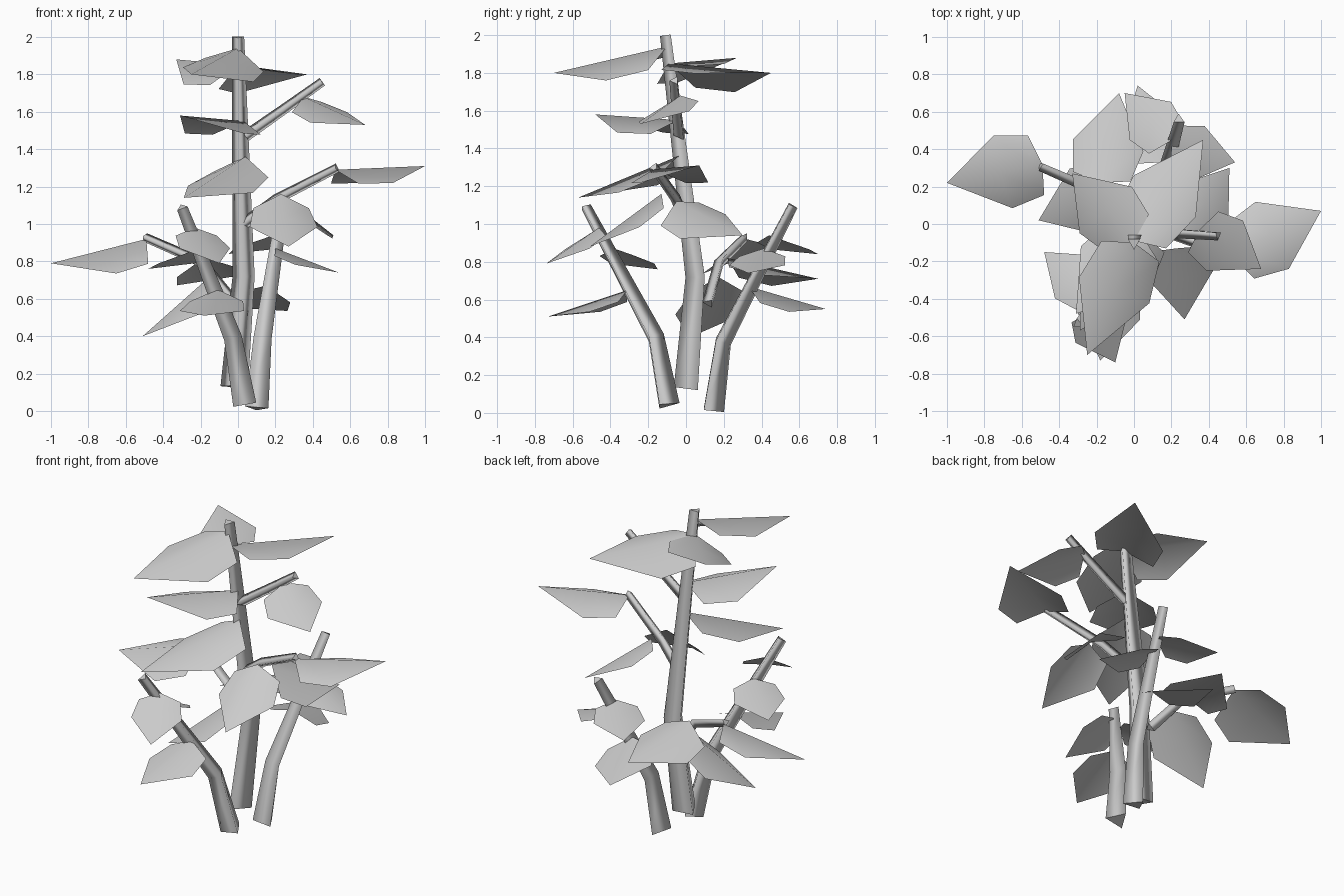
import bpy
import bmesh
import math
from mathutils import Vector

default_cube = bpy.data.objects.get("Cube")
if default_cube:
    bpy.data.objects.remove(default_cube, do_unlink=True)

# One plain grey for the whole plant
grey = bpy.data.materials.new("plain_grey")
grey.use_nodes = True
colour = (0.6, 0.6, 0.6, 1)
grey.diffuse_color = colour
grey.node_tree.nodes["Principled BSDF"].inputs["Base Color"].default_value = colour

SIDES = 3
UP = Vector((0, 0, 1))
FRONT, BACK = math.radians(90), math.radians(270)


def finish(name, bm):
    """Turn a bmesh into a named object in the scene."""
    mesh = bpy.data.meshes.new(name)
    bm.to_mesh(mesh)
    bm.free()
    mesh.materials.append(grey)
    obj = bpy.data.objects.new(name, mesh)
    bpy.context.collection.objects.link(obj)
    return obj


def tube(name, path, radii, ridge):
    """Tapering three-sided tube; ridge is the direction of its first edge."""
    points = [Vector(p) for p in path]
    bm = bmesh.new()
    rings = []
    for i, (point, radius) in enumerate(zip(points, radii)):
        before = points[max(i - 1, 0)]
        after = points[min(i + 1, len(points) - 1)]
        along = (after - before).normalized()
        across = along.cross(Vector((0, 1, 0))).normalized()
        other = along.cross(across)
        ring = []
        for k in range(SIDES):
            angle = ridge + math.tau * k / SIDES
            offset = across * math.cos(angle) + other * math.sin(angle)
            ring.append(bm.verts.new(point + offset * radius))
        rings.append(ring)
    for low, high in zip(rings, rings[1:]):
        for k in range(SIDES):
            n = (k + 1) % SIDES
            face = bm.faces.new((low[k], low[n], high[n], high[k]))
            face.smooth = True
    bm.faces.new(rings[0][::-1])
    bm.faces.new(rings[-1])
    bmesh.ops.recalc_face_normals(bm, faces=bm.faces)
    return finish(name, bm)


# Leaf outline: position along the midrib, share of half width, share of droop
OUTLINE = [(0.1, 0.82, 0.95), (0.45, 1, 1)]


def leaf(name, base, tip, roll=0):
    """Pointed leaf folded down on both sides of a straight midrib."""
    base, tip = Vector(base), Vector(tip)
    axis = tip - base
    side = axis.cross(UP).normalized()
    normal = side.cross(axis).normalized()
    half = min(0.2, 0.04 + 0.3 * axis.length)
    droop = half - 0.12
    bm = bmesh.new()
    start, end = bm.verts.new(base), bm.verts.new(tip)
    rib = [bm.verts.new(base + axis * row[0]) for row in OUTLINE]
    for sign in (1, -1):
        drop = normal * (sign * roll - droop)
        rim = [bm.verts.new(base + axis * t + side * sign * half * w + drop * d)
               for t, w, d in OUTLINE]
        faces = [(start, rim[0], rib[0]), (rib[-1], rim[-1], end)]
        for i in range(len(rim) - 1):
            faces.append((rib[i], rim[i], rim[i + 1], rib[i + 1]))
        for corners in faces:
            bm.faces.new(corners if sign > 0 else corners[::-1]).smooth = True
    for face in bm.faces:
        face.normal_update()
    if sum(face.normal.z for face in bm.faces) < 0:
        bmesh.ops.reverse_faces(bm, faces=bm.faces)
    return finish(name, bm)


# Three stems rising from the ground
tube("main_stem", [(-0.02, 0.02, 0.13), (0.03, 0.065, 0.72), (0, -0.1, 2)],
     (0.085, 0.068, 0.038), FRONT)
tube("front_stem", [(0.035, -0.105, 0.04), (-0.03, -0.17, 0.4), (-0.3, -0.535, 1.09)],
     (0.072, 0.056, 0.034), BACK)
tube("back_stem", [(0.1, 0.13, 0.015), (0.13, 0.185, 0.38), (0.24, 0.56, 1.1)],
     (0.072, 0.056, 0.034), BACK)

# Side branches of the main stem
TWIG_RADII = (0.035, 0.032, 0.028)
tube("upper_branch", [(0.04, -0.03, 1.47), (0.24, -0.045, 1.61), (0.45, -0.06, 1.76)],
     TWIG_RADII, FRONT)
tube("middle_branch", [(0.03, 0.01, 1), (0.2, -0.05, 1.13), (0.53, -0.17, 1.3)],
     TWIG_RADII, FRONT)
tube("lower_branch", [(-0.02, 0.12, 0.58), (-0.2, 0.18, 0.8), (-0.5, 0.31, 0.93)],
     TWIG_RADII, FRONT)

# Leaves, given as base, tip and sometimes a sideways roll
LEAVES = {
    "main_stem_leaf": [
        ((0, -0.1, 1.94), (-0.25, -0.7, 1.8), 0.04),
        ((0, -0.09, 1.85), (0.37, 0.45, 1.8), 0.05),
        ((0, -0.09, 1.85), (-0.33, 0.27, 1.88), 0.05),
        ((0.03, -0.04, 1.55), (-0.31, -0.48, 1.58)),
        ((0.04, -0.04, 1.36), (-0.29, -0.57, 1.14), 0.02),
    ],
    "branch_leaf": [
        ((0.35, -0.03, 1.68), (0.68, -0.24, 1.53), -0.03),
        ((0.52, -0.17, 1.29), (1, 0.07, 1.31)),
        ((0.23, -0.13, 1.16), (0.27, -0.51, 0.88)),
        ((0.28, -0.05, 1.12), (0.51, 0.3, 0.94), -0.07),
        ((-0.49, 0.32, 0.92), (-1, 0.22, 0.79), 0.05),
        ((-0.15, 0.17, 0.72), (-0.51, 0.02, 0.4)),
        ((-0.18, 0.22, 0.82), (-0.08, 0.7, 0.71), 0.03),
    ],
    "front_stem_leaf": [
        ((-0.23, -0.46, 0.98), (-0.1, -0.74, 0.79)),
        ((-0.11, -0.31, 0.65), (-0.18, -0.73, 0.51)),
        ((-0.21, -0.38, 0.87), (-0.48, -0.15, 0.76)),
    ],
    "back_stem_leaf": [
        ((0.15, 0.33, 0.67), (0.02, 0.74, 0.55), -0.03),
        ((0.19, 0.44, 0.94), (-0.05, 0.7, 0.84)),
        ((0.2, 0.41, 0.87), (0.54, 0.33, 0.74)),
    ],
}
for name, entries in LEAVES.items():
    for number, entry in enumerate(entries, 1):
        leaf(f"{name}_{number}", *entry)
